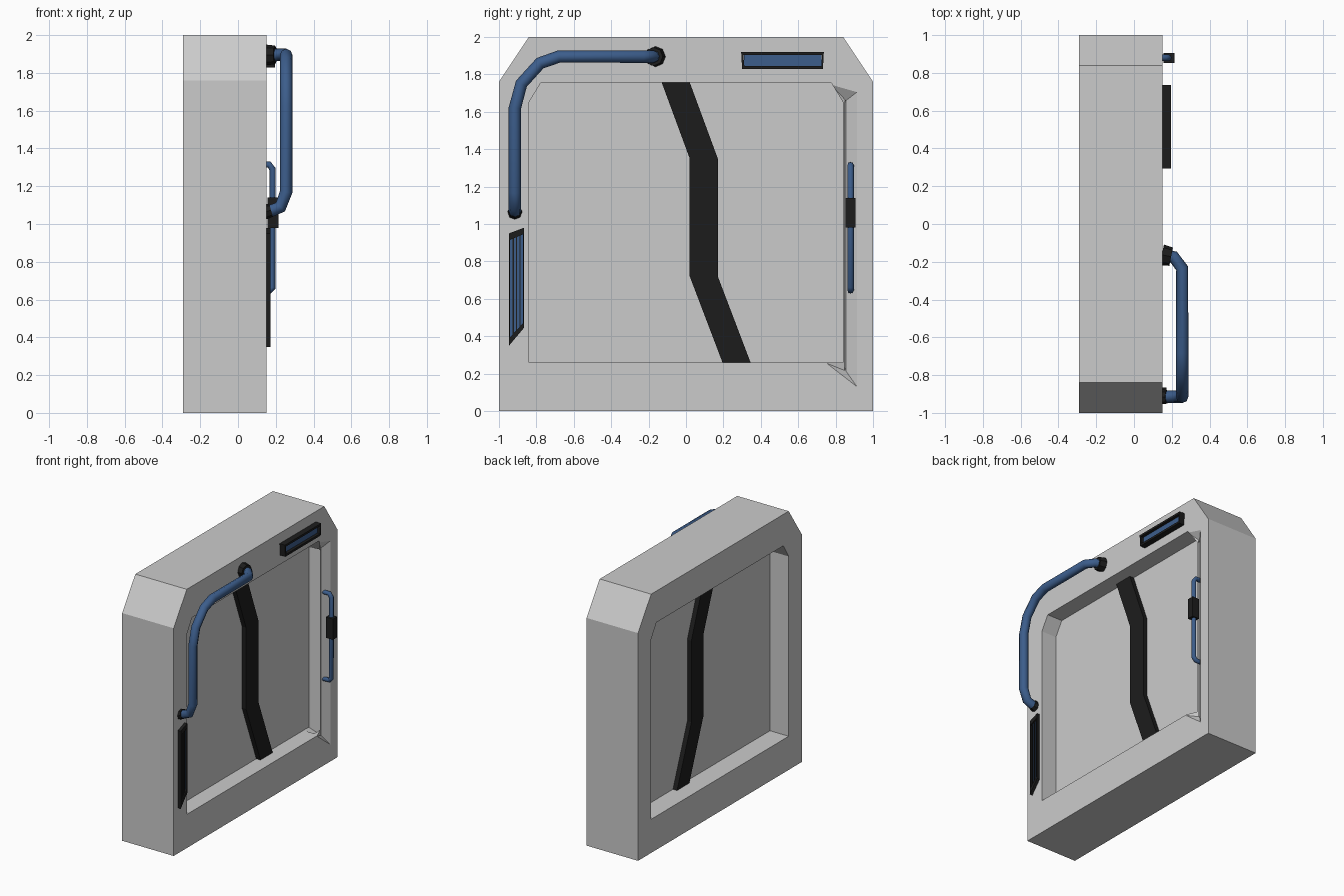
import bpy, bmesh, math
from mathutils import Vector

if "Cube" in bpy.data.objects:
    bpy.data.objects.remove(bpy.data.objects["Cube"])


def material(name, rgb):
    m = bpy.data.materials.new(name)
    m.diffuse_color = (*rgb, 1)
    m.use_nodes = True
    m.node_tree.nodes["Principled BSDF"].inputs["Base Color"].default_value = m.diffuse_color
    return m


BLACK = material("black", (0.012, 0.012, 0.012))
BLUE = material("blue", (0.045, 0.11, 0.26))


def finish(name, bm, mat=None):
    bmesh.ops.recalc_face_normals(bm, faces=bm.faces[:])
    me = bpy.data.meshes.new(name)
    bm.to_mesh(me)
    bm.free()
    ob = bpy.data.objects.new(name, me)
    bpy.context.collection.objects.link(ob)
    if mat:
        me.materials.append(mat)
    return ob


def prism(name, pts, x0, x1, mat=None):
    """Extrude a (y, z) outline along x."""
    bm = bmesh.new()
    f = bm.faces.new([bm.verts.new((x0, y, z)) for y, z in pts])
    new = bmesh.ops.extrude_face_region(bm, geom=[f])["geom"]
    bmesh.ops.translate(bm, vec=(x1 - x0, 0, 0),
                        verts=[v for v in new if isinstance(v, bmesh.types.BMVert)])
    return finish(name, bm, mat)


def ring(name, outer, inner, x0, x1, mat):
    """Hollow border between two matching (y, z) outlines."""
    bm = bmesh.new()
    loops = [[bm.verts.new((x, y, z)) for y, z in pts]
             for pts, x in ((outer, x0), (outer, x1), (inner, x1), (inner, x0))]
    n = len(outer)
    for k in range(4):
        a, b = loops[k], loops[(k + 1) % 4]
        for i in range(n):
            j = (i + 1) % n
            bm.faces.new((a[i], a[j], b[j], b[i]))
    return finish(name, bm, mat)


def hull(name, pts):
    bm = bmesh.new()
    for p in pts:
        bm.verts.new(p)
    res = bmesh.ops.convex_hull(bm, input=bm.verts[:])
    loose = [v for v in bm.verts if not v.link_faces]
    bmesh.ops.delete(bm, geom=loose, context='VERTS')
    return finish(name, bm)


def cut(ob, cutter):
    m = ob.modifiers.new("cut", 'BOOLEAN')
    m.operation, m.solver, m.object = 'DIFFERENCE', 'EXACT', cutter
    bpy.context.view_layer.objects.active = ob
    bpy.ops.object.modifier_apply(modifier=m.name)
    bpy.data.objects.remove(cutter)


def tube(name, pts, r, mat):
    """Eight-sided tube along a polyline."""
    cu = bpy.data.curves.new(name, 'CURVE')
    cu.dimensions = '3D'
    cu.bevel_depth, cu.bevel_resolution, cu.use_fill_caps = r, 2, True
    sp = cu.splines.new('POLY')
    sp.points.add(len(pts) - 1)
    for p, co in zip(sp.points, pts):
        p.co = (*co, 1)
    cu.materials.append(mat)
    ob = bpy.data.objects.new(name, cu)
    bpy.context.collection.objects.link(ob)
    bpy.ops.object.select_all(action='DESELECT')
    ob.select_set(True)
    bpy.context.view_layer.objects.active = ob
    bpy.ops.object.convert(target='MESH')
    bpy.ops.object.shade_smooth_by_angle(angle=math.radians(50))


def collar(name, loc, radius, depth, direction, mat):
    bm = bmesh.new()
    bmesh.ops.create_cone(bm, cap_ends=True, segments=8, radius1=radius,
                          radius2=radius * 0.9, depth=depth)
    ob = finish(name, bm, mat)
    ob.location = loc
    ob.rotation_euler = Vector(direction).to_track_quat('Z', 'Y').to_euler()


# Door frame with chamfered top corners
opening = [(-.84, .26), (.84, .26), (.84, 1.65), (.775, 1.757), (-.775, 1.757), (-.84, 1.65)]
frame = prism("door_frame", [(-1, 0), (1, 0), (1, 1.76), (.84, 2), (-.84, 2), (-1, 1.76)], -.29, .15)
cut(frame, prism("opening_cutter", opening, -.5, .5))

# Flared finger recess behind the handle
rim = [(.753, .255), (.914, .13), (.914, 1.705), (.775, 1.745)]
cut(frame, hull("flare_cutter", [(x, y, z) for x in (.15, .25) for y, z in rim]
                + [(.11, .855, .214), (.11, .855, 1.66)]))
cut(frame, hull("jamb_cutter", [(.02, .838, .257), (.02, .838, 1.65), (.113, .856, .214), (.113, .856, 1.66),
                                (.02, .75, .27), (.02, .75, 1.65), (.113, .75, .27), (.113, .75, 1.66)]))

# Door panel and the zigzag seam between its leaves
prism("door_panel", [(y * 1.005, z) for y, z in opening], -.13, .02)
seam = [(-.13, 1.757), (.02, 1.35), (.02, .72), (.195, .26)]
prism("door_seam", seam + [(y + .15, z) for y, z in reversed(seam)], -.165, .055, BLACK)

# Large corner pipe with collars
tube("corner_pipe", [(.15, -.165, 1.895), (.21, -.175, 1.895), (.255, -.235, 1.895), (.255, -.68, 1.895),
                     (.255, -.78, 1.86), (.255, -.88, 1.75), (.255, -.915, 1.62), (.255, -.915, 1.17),
                     (.225, -.915, 1.09), (.15, -.915, 1.06)], .033, BLUE)
collar("pipe_collar_top", (.172, -.168, 1.895), .055, .05, (1, -.2, 0), BLACK)
collar("pipe_collar_bottom", (.158, -.915, 1.068), .04, .035, (1, 0, .3), BLACK)

# Handle with grip block
tube("handle", [(.11, .88, 1.315), (.165, .88, 1.315), (.183, .88, 1.29), (.183, .88, .665),
                (.165, .88, .645), (.11, .88, .645)], .017, BLUE)
prism("handle_grip", [(.853, .98), (.905, .98), (.905, 1.14), (.853, 1.14)], .155, .215, BLACK)

# Light strip above the door
prism("light_strip", [(.31, 1.838), (.725, 1.838), (.725, 1.91), (.31, 1.91)], .14, .172, BLUE)
ring("light_strip_border", [(.3, 1.828), (.732, 1.828), (.737, 1.92), (.295, 1.92)],
     [(.312, 1.845), (.724, 1.845), (.727, 1.904), (.306, 1.904)], .14, .195, BLACK)

# Slanted side vent with vertical bars
outer = [(-.946, .35), (-.866, .445), (-.866, .98), (-.946, .95)]
inner = [(-.94, .395), (-.871, .47), (-.871, .945), (-.94, .915)]
prism("vent_panel", inner, .14, .16, BLUE)
ring("vent_border", outer, inner, .14, .173, BLACK)
for i in range(3):
    y = -.9235 + .018 * i
    t = (y + .94) / .069
    lo, hi = .39 + .075 * t, .92 + .03 * t
    prism(f"vent_bar_{i + 1}", [(y - .003, lo), (y + .003, lo), (y + .003, hi), (y - .003, hi)],
          .14, .168, BLACK)
